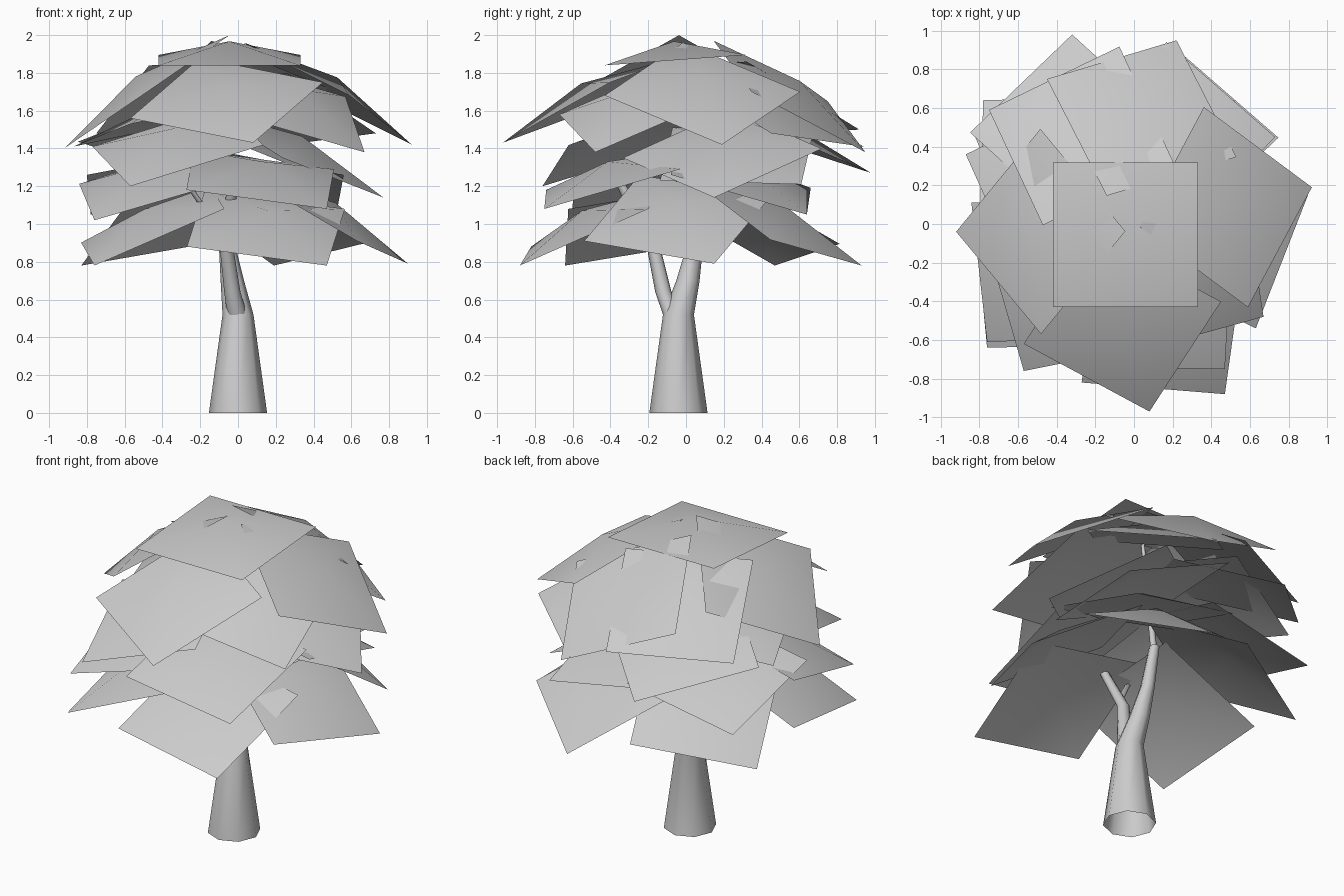
import bpy, bmesh, math
from mathutils import Vector

cube = bpy.data.objects.get("Cube")
if cube:
    bpy.data.objects.remove(cube, do_unlink=True)

SIDE = 0.75      # edge length of every foliage card
BULGE = 0.1      # height of the raised card centre

grey = bpy.data.materials.new("pale_grey")
grey.use_nodes = True
colour = (0.6, 0.6, 0.6, 1)
grey.diffuse_color = colour
grey.node_tree.nodes["Principled BSDF"].inputs["Base Color"].default_value = colour


def finish(name, bm):
    """Turn a bmesh into a smooth shaded object."""
    mesh = bpy.data.meshes.new(name)
    for face in bm.faces:
        face.smooth = True
    bm.to_mesh(mesh)
    bm.free()
    mesh.materials.append(grey)
    obj = bpy.data.objects.new(name, mesh)
    bpy.context.collection.objects.link(obj)
    return obj


def foliage_card(name, corner, neighbour, rise):
    """Square card from one outer edge, climbing inward by rise, with a raised middle."""
    a = Vector(corner)
    edge = (Vector(neighbour) - a).normalized() * SIDE
    flat = Vector((edge.x, edge.y, 0))
    along = flat.normalized()
    across = Vector((-along.y, along.x, 0))
    if across.dot(a + edge / 2) > 0:
        across.negate()
    slide = -rise * edge.z / flat.length
    inward = along * slide + across * math.sqrt(SIDE ** 2 - rise ** 2 - slide ** 2)
    inward.z = rise
    normal = edge.cross(inward).normalized()
    if normal.z < 0:
        normal.negate()
    bm = bmesh.new()
    rim = [bm.verts.new(p) for p in (a, a + edge, a + edge + inward, a + inward)]
    peak = bm.verts.new(a + (edge + inward) / 2 + normal * BULGE)
    for i in range(4):
        bm.faces.new((rim[i], rim[(i + 1) % 4], peak))
    for face in bm.faces:
        face.normal_update()
        if face.normal.z < 0:
            face.normal_flip()
    finish(name, bm)


def foliage_layer(name, rise, *cards):
    """Ring of cards sharing one rise, unless a card carries its own."""
    for number, (corner, neighbour, *own_rise) in enumerate(cards, start=True):
        foliage_card(f"{name}_{number}", corner, neighbour, own_rise[0] if own_rise else rise)


def limb(name, path, sides=8):
    """Tapered tube through (x, y, z, radius) points, open at the base."""
    bm = bmesh.new()
    rings = []
    for x, y, z, radius in path:
        turns = [math.tau * i / sides for i in range(sides)]
        rings.append([bm.verts.new((x + radius * math.cos(t), y + radius * math.sin(t), z))
                      for t in turns])
    for low, high in zip(rings, rings[1:]):
        for i in range(sides):
            j = (i + 1) % sides
            bm.faces.new((low[i], low[j], high[j], high[i]))
    bm.faces.new(rings[-1])
    obj = finish(name, bm)
    bpy.ops.object.select_all(action='DESELECT')
    obj.select_set(True)
    bpy.context.view_layer.objects.active = obj
    bpy.ops.object.shade_smooth_by_angle(angle=math.radians(60))


# Trunk, forked branch and thin twigs
limb("trunk", [(0, -.04, 0, .154), (0, -.04, .52, .082), (-.03, .01, .7, .062),
               (-.06, .05, .9, .042), (-.07, .1, 1.15, .03)])
limb("side_branch", [(0, -.06, .5, .055), (-.03, -.12, .64, .043),
                     (-.06, -.17, .87, .036), (-.03, -.35, 1.22, .026)])
limb("left_twig", [(-.06, -.2, .92, .02), (-.29, -.36, 1.24, .014)])
limb("centre_twig", [(-.07, .1, 1.1, .02), (-.04, .02, 1.94, .01)])

# Foliage cards: outer corner, neighbouring corner and, where it differs, the rise
foliage_layer(
    "lower_foliage", .35,
    ((.47, -.88, .78), (-.27, -.82, .88), .3),
    ((-.76, -.64, .78), (-.83, .09, .9), .3),
    ((.9, .15, .79), (.63, -.54, .91)),
    ((.19, .93, .78), (.72, .47, .91)),
    ((-.83, .47, .78), (-.2, .8, .89)),
)
foliage_layer(
    "middle_foliage", .21,
    ((.47, -.75, 1.08), (-.27, -.74, 1.18)),
    ((-.57, -.76, 1.2), (.14, -.62, 1.42)),
    ((-.76, -.61, 1.02), (-.84, .1, 1.21)),
    ((.77, .15, 1.14), (.37, .7, 1.39)),
    ((.52, .64, 1.05), (-.22, .64, 1.19)),
    ((-.78, .64, 1.05), (-.05, .66, 1.19)),
    ((.54, .61, 1.21), (.48, -.11, 1.23), .28),
    ((-.32, .98, 1.27), (-.83, .49, 1.43)),
)
foliage_layer(
    "upper_foliage", .32,
    ((.92, .19, 1.42), (.59, -.43, 1.68), .28),
    ((.08, -.97, 1.43), (-.57, -.62, 1.56)),
    ((-.92, -.04, 1.4), (-.48, -.57, 1.7), .3),
    ((.22, .95, 1.38), (-.45, .75, 1.65)),
    ((-.75, .59, 1.48), (-.07, .92, 1.5), .36),
    ((-.87, .36, 1.41), (-.21, .68, 1.55), .12),
    ((.67, -.48, 1.38), (.57, .19, 1.67), .2),
    ((.73, .45, 1.48), (.18, .93, 1.41)),
)
foliage_layer("crown_foliage", .055, ((-.42, -.43, 1.84), (.33, -.43, 1.84)))
